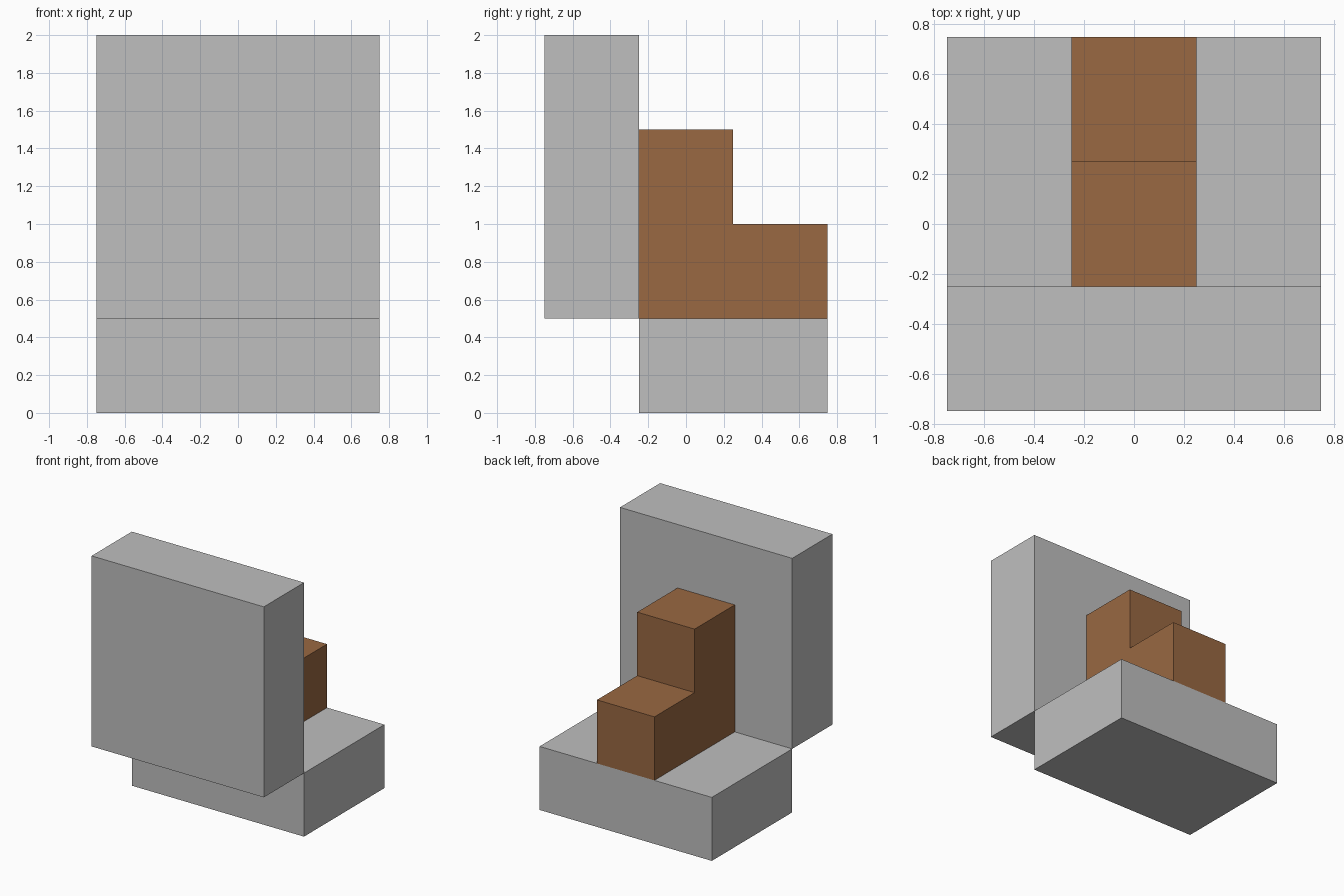
import bpy
import bmesh

cube = bpy.data.objects.get("Cube")
if cube:
    bpy.data.objects.remove(cube, do_unlink=True)


def make_material(name, color):
    mat = bpy.data.materials.new(name)
    mat.use_nodes = True
    mat.diffuse_color = color
    mat.node_tree.nodes["Principled BSDF"].inputs["Base Color"].default_value = color
    return mat


def extrude_profile(name, profile, width, mat):
    """Extrude a closed (y, z) side outline across x, centred on x = 0."""
    bm = bmesh.new()
    face = bm.faces.new([bm.verts.new((-width / 2, y, z)) for y, z in profile])
    result = bmesh.ops.extrude_face_region(bm, geom=[face])
    verts = [v for v in result["geom"] if isinstance(v, bmesh.types.BMVert)]
    bmesh.ops.translate(bm, verts=verts, vec=(width, 0, 0))
    bmesh.ops.recalc_face_normals(bm, faces=bm.faces)
    mesh = bpy.data.meshes.new(name)
    bm.to_mesh(mesh)
    bm.free()
    mesh.materials.append(mat)
    obj = bpy.data.objects.new(name, mesh)
    bpy.context.collection.objects.link(obj)
    return obj


def rectangle(y0, y1, z0, z1):
    return [(y0, z0), (y1, z0), (y1, z1), (y0, z1)]


gray = make_material("light gray", (0.52, 0.52, 0.52, 1))
brown = make_material("wood brown", (0.319, 0.138, 0.054, 1))

# Base slab and the upright panel overhanging its front edge
extrude_profile("base_slab", rectangle(-0.25, 0.75, 0, 0.5), 1.5, gray)
extrude_profile("front_panel", rectangle(-0.75, -0.25, 0.5, 2), 1.5, gray)

# Two-level wooden step behind the panel
step = [(-0.25, 0.5), (0.75, 0.5), (0.75, 1), (0.25, 1), (0.25, 1.5), (-0.25, 1.5)]
extrude_profile("wooden_step", step, 0.5, brown)
